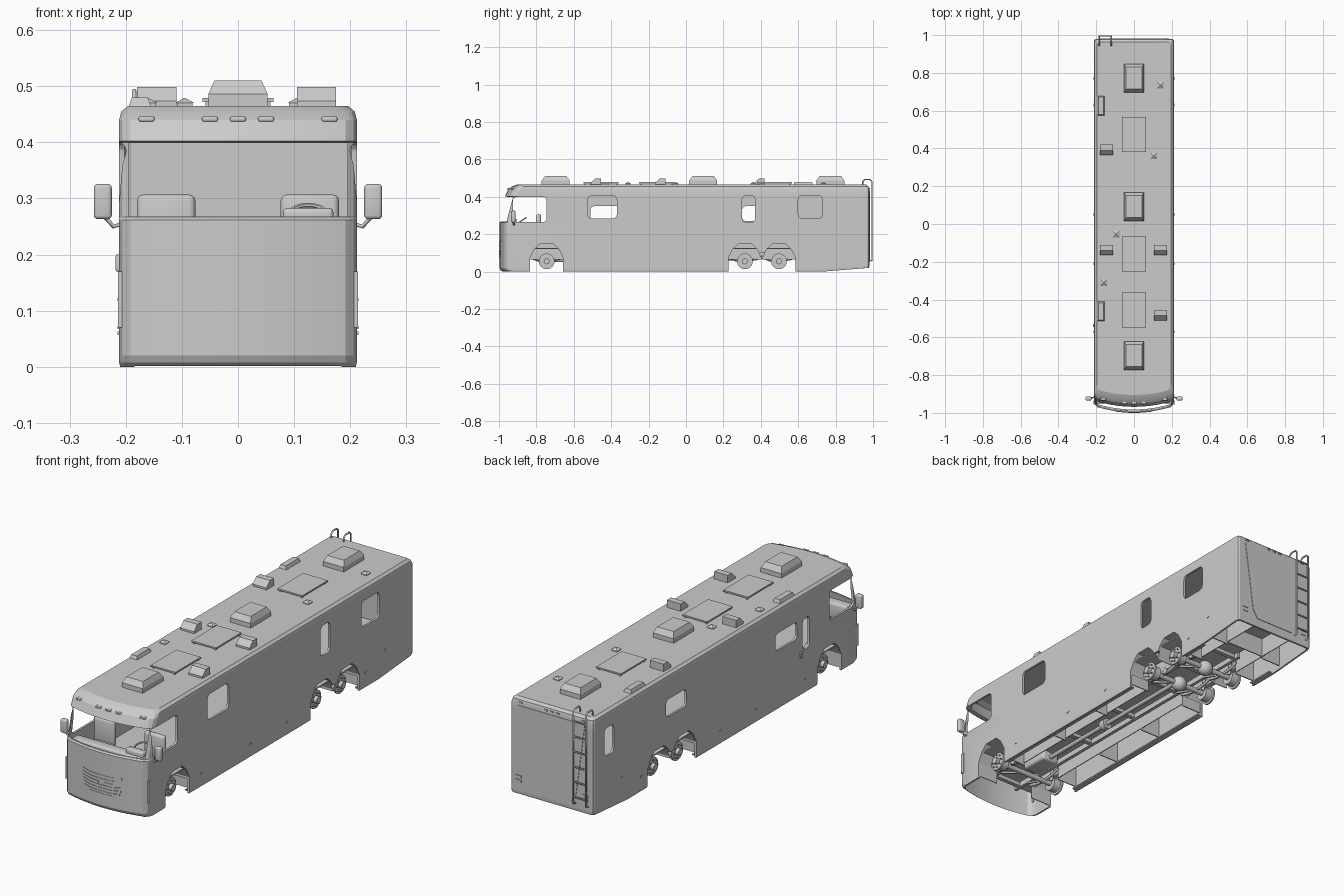
import bpy, bmesh, math
from mathutils import Vector

if "Cube" in bpy.data.objects:
    bpy.data.objects.remove(bpy.data.objects["Cube"])

def mesh_obj(name, verts, faces, smooth=None):
    me = bpy.data.meshes.new(name)
    me.from_pydata(verts, [], faces)
    bm = bmesh.new(); bm.from_mesh(me)
    bmesh.ops.recalc_face_normals(bm, faces=bm.faces)
    bm.to_mesh(me); bm.free()
    ob = bpy.data.objects.new(name, me)
    bpy.context.collection.objects.link(ob)
    if smooth: shade(ob, smooth)
    return ob

def activate(ob):
    bpy.ops.object.select_all(action='DESELECT')
    ob.select_set(True)
    bpy.context.view_layer.objects.active = ob

def shade(ob, deg=30):
    activate(ob)
    bpy.ops.object.shade_smooth_by_angle(angle=math.radians(deg))

def prism(name, pts, axis, a, b):
    put = {'x': lambda p, t: (t, p[0], p[1]), 'y': lambda p, t: (p[0], t, p[1]),
           'z': lambda p, t: (p[0], p[1], t)}[axis]
    n = len(pts)
    faces = [tuple(range(n)), tuple(range(n, 2 * n))]
    faces += [(i, (i + 1) % n, n + (i + 1) % n, n + i) for i in range(n)]
    return mesh_obj(name, [put(p, a) for p in pts] + [put(p, b) for p in pts], faces)

def box(name, x0, x1, y0, y1, z0, z1, bevel=0):
    ob = prism(name, [(x0, y0), (x1, y0), (x1, y1), (x0, y1)], 'z', z0, z1)
    if bevel:
        m = ob.modifiers.new("bevel", 'BEVEL'); m.width = bevel; m.segments = 3
        activate(ob); bpy.ops.object.modifier_apply(modifier="bevel"); shade(ob, 40)
    return ob

def cyl(name, p, r, depth, axis='x', n=24, r2=None):
    rot = {'x': (0, math.pi / 2, 0), 'y': (math.pi / 2, 0, 0), 'z': (0, 0, 0)}[axis]
    bpy.ops.mesh.primitive_cone_add(vertices=n, radius1=r, radius2=r if r2 is None else r2,
                                    depth=depth, location=p, rotation=rot)
    ob = bpy.context.object; ob.name = name
    shade(ob, 35)
    return ob

def tube(name, pts, r):
    cu = bpy.data.curves.new(name, 'CURVE'); cu.dimensions = '3D'
    cu.bevel_depth = r; cu.bevel_resolution = 1; cu.use_fill_caps = True
    sp = cu.splines.new('POLY'); sp.points.add(len(pts) - 1)
    for q, p in zip(sp.points, pts): q.co = (*p, 1)
    ob = bpy.data.objects.new(name, cu)
    bpy.context.collection.objects.link(ob)
    activate(ob); bpy.ops.object.convert(target='MESH')
    return bpy.context.object

def rrect(a0, a1, b0, b1, r):
    pts = []
    for cx, cy, s in ((a1 - r, b1 - r, 0), (a0 + r, b1 - r, 90), (a0 + r, b0 + r, 180), (a1 - r, b0 + r, 270)):
        for k in range(5):
            t = math.radians(s + k * 22.5)
            pts.append((cx + r * math.cos(t), cy + r * math.sin(t)))
    return pts

def bow(x): return 0.03 * (x / 0.2) ** 2

# Body shell: stacked footprints with a bowed front
def half_ring(front, inset):
    w, rear, r = 0.212 - inset, 0.98 - inset, 0.012
    pts = [(0, rear), (w - r, rear), (w - .3 * r, rear - .3 * r), (w, rear - r), (w, 0.73), (w, -0.6),
           (w, front + bow(w) + .025), (w - .006, front + bow(w) + .007)]
    return pts + [(x, front + bow(x)) for x in (w - .02, .16, .12, .08, .04, 0)]

def loft(name, levels):
    verts, faces = [], []
    for z, front, inset in levels:
        h = half_ring(front, inset)
        k = len(h); n = 2 * k - 2
        for x, y in h + [(-x, y) for x, y in h[-2:0:-1]]:
            verts.append((x, y, z + (max(0, (y - 0.73) * .08) if z < .03 else 0)))
    for l in range(len(levels) - 1):
        faces += [(l*n + i, l*n + (i+1) % n, (l+1)*n + (i+1) % n, (l+1)*n + i) for i in range(n)]
    for o in (0, (len(levels) - 1) * n):
        faces += [(o, o + 1, o + n - 1), (o + k - 2, o + k - 1, o + k)]
        faces += [(o + i, o + i + 1, o + n - i - 1, o + n - i) for i in range(1, k - 2)]
    return mesh_obj(name, verts, faces)

body = loft("body_shell", [(0, -.982, .002), (.008, -.992, 0), (.02, -.998, 0), (.262, -.998, 0), (.267, -.99, 0),
                           (.40, -.955, 0), (.402, -.968, 0), (.44, -.95, 0), (.455, -.93, .004), (.465, -.905, .016)])
cutters = [loft("cut_inside", [(-.1, -.984, .01), (.262, -.984, .01), (.40, -.942, .01), (.44, -.932, .01), (.454, -.91, .014)])]
cutters.append(box("cut_windshield", -.195, .195, -1.2, -.88, .268, .399))

# Window openings: side, y range, z range
windows = [(1, -.925, -.745, .265, .40), (1, -.525, -.37, .285, .405), (1, .30, .37, .265, .405), (1, .60, .73, .285, .405),
           (-1, -.925, -.745, .265, .40), (-1, -.60, -.55, .20, .345), (-1, -.51, -.35, .27, .35),
           (-1, .30, .45, .27, .35), (-1, .83, .90, .26, .39)]
for s, y0, y1, z0, z1 in windows:
    cutters.append(prism("cut_window", rrect(y0, y1, z0, z1, .02), 'x', s * .15, s * .3))

# Wheel arch outlines
def arch(c, w, base):
    return [(c - w, base), (c - w, .075), (c - .065, .12), (c - .035, .148),
            (c + .035, .148), (c + .065, .12), (c + w, .075), (c + w, base)]
wheels = (-.745, .315, .497)
for c in wheels:
    cutters.append(prism("cut_arch", arch(c, .088, -.05), 'x', -.3, .3))
cutters.append(box("cut_arch_link", -.3, .3, .35, .46, -.05, .1))

for c in cutters:
    m = body.modifiers.new("cut", 'BOOLEAN'); m.operation = 'DIFFERENCE'; m.solver = 'EXACT'; m.object = c
    activate(body); bpy.ops.object.modifier_apply(modifier="cut")
    bpy.data.objects.remove(c)
shade(body, 20)

# Wheel wells: arch tunnels with an inner plate, open below and outside
for s in (-1, 1):
    for c in wheels:
        p = arch(c, .088, .065); n = len(p)
        mesh_obj("wheel_well", [(s * .203, *q) for q in p] + [(s * .115, *q) for q in p],
                 [(i, i + 1, n + i + 1, n + i) for i in range(n - 1)] + [tuple(range(n, 2 * n))])

# Floor, storage bays and dividers underneath
box("floor", -.202, .202, -.95, .968, .12, .126)
for s in (-1, 1):
    for y0, y1 in ((-.65, .22), (.59, .968)):
        box("bay_inner_wall", s * .1, s * .104, y0, y1, .03, .12)
        box("bay_sill", s * .185, s * .203, y0, y1 if y1 < .5 else .72, .004, .01)
    for y in (-.65, -.36, -.07, .216, .59, .77):
        box("bay_divider", s * .1, s * .203, y, y + .005, .02, .12)
    box("front_divider", s * .1, s * .203, -.84, -.836, .01, .12)
box("rear_divider", -.1, .1, .77, .775, .03, .12)

# Chassis rails, cross members and drive line
for s in (-1, 1):
    box("frame_rail", s * .07, s * .085, -.92, .64, .075, .1)
for y in (-.9, -.65, -.4, -.1, .2, .406, .6):
    box("cross_member", -.07, .07, y, y + .02, .08, .098)
cyl("drive_shaft", (0, -.2, .07), .01, 1.0, 'y', 12)
box("gearbox", -.045, .045, -.72, -.58, .05, .1, .012)
cyl("shaft_bearing", (0, -.2, .07), .025, .03, 'y', 16)

# Axles, hubs and leaf springs
for c in wheels:
    cyl("axle", (0, c, .055), .012, .34, 'x', 12)
    if c > 0:
        bpy.ops.mesh.primitive_uv_sphere_add(segments=16, ring_count=10, radius=.035, location=(0, c, .055))
        bpy.context.object.name = "differential"
        shade(bpy.context.object)
    for s in (-1, 1):
        cyl("brake_drum", (s * .15, c, .055), .032, .035)
        cyl("hub_flange", (s * .172, c, .055), .042, .008)
        cyl("hub_cap", (s * .183, c, .055), .016, .02, 'x', 16)
        for k in range(8):
            t = k * math.pi / 4
            cyl("wheel_stud", (s * .178, c + .03 * math.cos(t), .055 + .03 * math.sin(t)), .003, .012, 'x', 6)
        tube("leaf_spring", [(s * .1, c + d, .06 + 1.8 * d * d) for d in (-.1, -.06, -.02, .02, .06, .1)], .007)
        tube("shock_absorber", [(s * .115, c + .03, .05), (s * .1, c + .06, .115)], .008)
        tube("radius_rod", [(s * .06, c, .04), (s * .075, c - .1, .08)], .006)

# Cab: dashboard, seats and steering wheel
box("dashboard", -.19, .19, -.95, -.9, .19, .262, .01)
box("instrument_pod", .08, .17, -.94, -.905, .25, .283, .008)
for s in (-1, 1):
    x0, x1 = sorted((s * .076, s * .18))
    box("seat_cushion", x0, x1, -.87, -.78, .18, .205, .01)
    box("seat_back", x0, x1, -.8, -.775, .19, .307, .011)
    box("seat_base", x0 + .03, x1 - .03, -.85, -.8, .126, .18)
bpy.ops.mesh.primitive_torus_add(major_segments=24, minor_segments=6, major_radius=.036, minor_radius=.004,
                                 location=(.125, -.885, .268), rotation=(.6, 0, 0))
bpy.context.object.name = "steering_wheel"
tube("steering_column", [(.125, -.885, .268), (.125, -.92, .235)], .006)

# Roof hatches with tapered covers
def frustum(name, cx, cy, a, b, a2, b2, z0, z1):
    v = [(cx + sx * p, cy + sy * q, z) for p, q, z in ((a, b, z0), (a2, b2, z1))
         for sx, sy in ((-1, -1), (1, -1), (1, 1), (-1, 1))]
    return mesh_obj(name, v, [(0, 1, 2, 3), (4, 5, 6, 7)] + [(i, (i+1) % 4, 4 + (i+1) % 4, 4 + i) for i in range(4)])

for cy in (.772, .092, -.697):
    box("air_unit_base", -.053, .053, cy - .075, cy + .075, .464, .486)
    frustum("air_unit_cover", 0, cy, .053, .075, .042, .058, .486, .51)
# Flat roof panels
for cy in (.473, -.158, -.455):
    box("roof_panel", -.063, .063, cy - .093, cy + .093, .472, .479)
    for sx in (-1, 1):
        for sy in (-1, 1):
            box("panel_foot", sx * .05, sx * .058, cy + sy * .08, cy + sy * .088, .464, .472)
# Wedge vents
for x, y in ((-.145, .365), (-.145, -.165), (.14, -.165), (.14, -.51)):
    prism("wedge_vent", [(y, .464), (y, .474), (y + .025, .499), (y + .055, .499), (y + .055, .464)], 'x', x - .035, x + .035)
# Slim side vents and small pyramid caps
for y in (.627, -.463):
    frustum("slim_vent", -.175, y, .02, .052, .014, .046, .464, .48)
for x, y in ((.14, .735), (.105, .36), (-.095, -.055), (-.16, -.31)):
    box("vent_curb", x - .014, x + .014, y - .014, y + .014, .464, .47)
    frustum("vent_cap", x, y, .017, .017, .001, .001, .47, .479)

# Rear ladder
for x in (-.185, -.12):
    tube("ladder_rail", [(x, .945, .462), (x, .945, .482), (x, .955, .492), (x, .985, .492), (x, .995, .482),
                         (x, .995, .06), (x, .978, .055)], .004)
for z in (.09, .16, .23, .30, .37, .44):
    tube("ladder_rung", [(-.185, .995, z), (-.12, .995, z)], .0035)

# Rear panel and lamps
prism("rear_panel", [(-.17, .43), (.17, .43), (.125, .1), (.1, .06), (-.1, .06), (-.125, .1)], 'y', .975, .9825)
for s in (-1, 1):
    for z in (.075, .095):
        box("tail_lamp", s * .155, s * .185, .975, .983, z, z + .012)
for x in (-.16, -.03, 0, .03, .16):
    box("rear_marker", x - .008, x + .008, .97, .983, .441, .447)

# Front marker lamps under the roof
for x in (-.163, -.05, 0, .05, .163):
    y = -.951 + bow(x)
    box("front_marker", x - .014, x + .014, y - .004, y + .02, .437, .446, .003)

# Grille slats following the bowed front
def slat(x0, x1, z, t):
    n = 12; v, f = [], []
    for i in range(n + 1):
        x = x0 + (x1 - x0) * i / n
        y, zz = -.998 + bow(x), z + .2 * max(0, abs(x) - .055)
        v += [(x, y - .002, zz - t), (x, y - .002, zz + t), (x, y + .006, zz + t), (x, y + .006, zz - t)]
        if i: f += [(4*i - 4 + j, 4*i - 4 + (j + 1) % 4, 4*i + (j + 1) % 4, 4*i + j) for j in range(4)]
    mesh_obj("grille_slat", v, f + [(0, 1, 2, 3), (4*n, 4*n + 1, 4*n + 2, 4*n + 3)])
for z, h in ((.155, .099), (.139, .098), (.110, .096), (.096, .094), (.082, .09)):
    slat(-h, h, z, .005)
for s in (-1, 1):
    slat(s * .016, s * .098, .125, .005)
slat(-.06, .06, .074, .002)

# Mirrors, headlamps, handle and side markers
for s in (-1, 1):
    x0, x1 = sorted((s * .225, s * .257))
    box("mirror", x0, x1, -.935, -.912, .263, .326, .007)
    tube("mirror_arm", [(s * .205, -.915, .255), (s * .222, -.92, .25), (s * .238, -.924, .268)], .004)
    box("headlamp", s * .196, s * .2135, -.955, -.935, .07, .17)
    for y, z in ((-.57, .06), (-.21, .06), (.05, .06), (.63, .07), (.77, .12)):
        box("side_marker", s * .208, s * .2145, y - .007, y + .007, z - .003, z + .003)
box("door_handle", -.218, -.208, -.545, -.53, .17, .2, .003)
